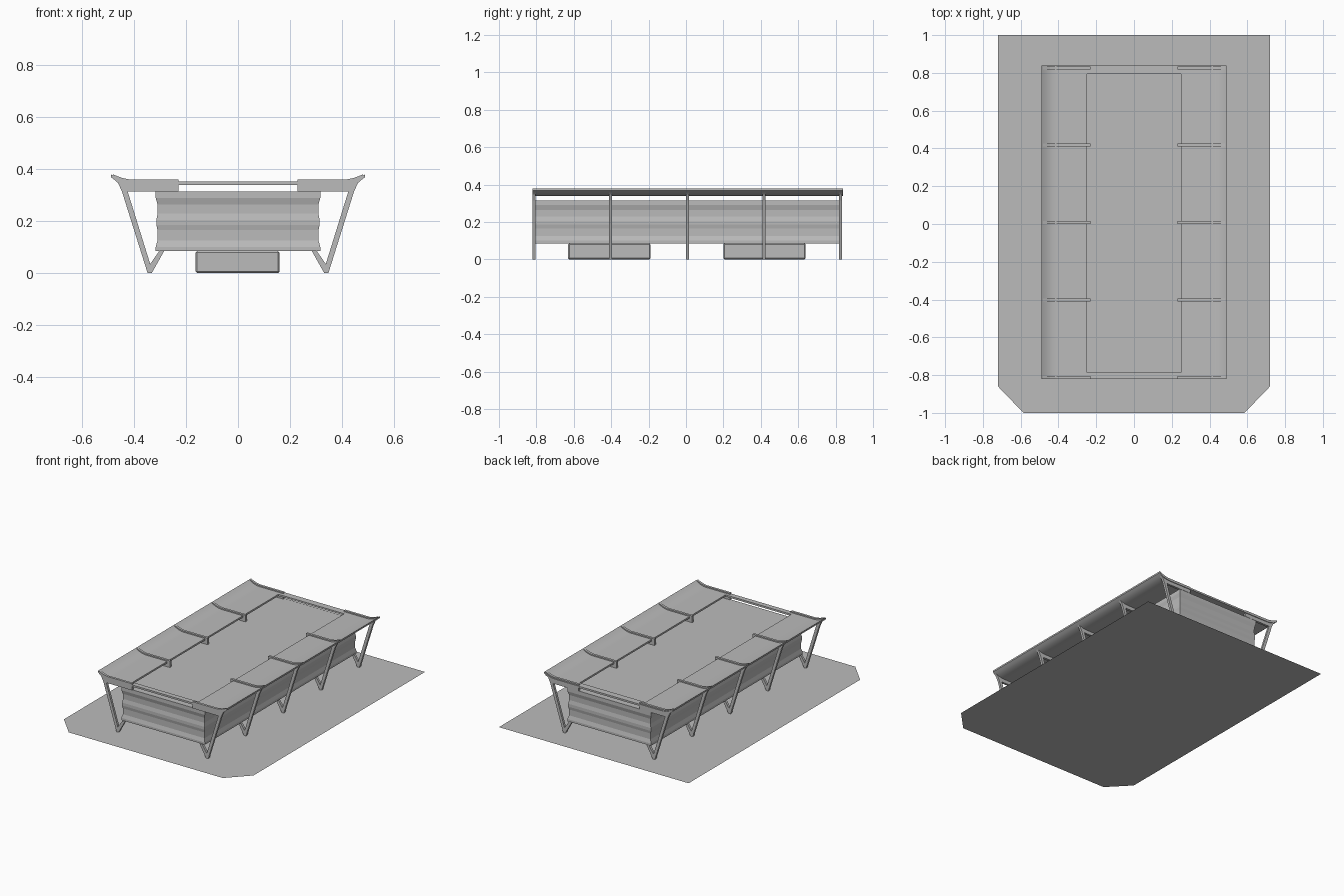
import bpy
import bmesh

cube = bpy.data.objects.get("Cube")
if cube:
    bpy.data.objects.remove(cube, do_unlink=True)

# Single plain material
grey = bpy.data.materials.new("plain grey")
grey.use_nodes = True
grey.diffuse_color = (0.5, 0.5, 0.5, 1)
grey.node_tree.nodes["Principled BSDF"].inputs["Base Color"].default_value = (0.5, 0.5, 0.5, 1)


def finish(name, bm, smooth=False):
    bmesh.ops.recalc_face_normals(bm, faces=bm.faces[:])
    mesh = bpy.data.meshes.new(name)
    bm.to_mesh(mesh)
    bm.free()
    mesh.materials.append(grey)
    obj = bpy.data.objects.new(name, mesh)
    bpy.context.collection.objects.link(obj)
    if smooth:
        bpy.ops.object.select_all(action="DESELECT")
        obj.select_set(True)
        bpy.context.view_layer.objects.active = obj
        bpy.ops.object.shade_smooth_by_angle(angle=0.6)
    return obj


def extrude_profile(name, points, y0, y1, side=1, smooth=False):
    """Solid from an x-z outline, running from y0 to y1."""
    bm = bmesh.new()
    face = bm.faces.new([bm.verts.new((side * x, y0, z)) for x, z in points])
    new = bmesh.ops.extrude_face_region(bm, geom=[face])["geom"]
    verts = [v for v in new if isinstance(v, bmesh.types.BMVert)]
    bmesh.ops.translate(bm, verts=verts, vec=(0, y1 - y0, 0))
    return finish(name, bm, smooth)


def box(name, x0, x1, y0, y1, z0, z1):
    return extrude_profile(name, [(x0, z0), (x1, z0), (x1, z1), (x0, z1)], y0, y1)


# Ground sheet with two cut front corners
bm = bmesh.new()
outline = [(-0.72, 1), (-0.72, -0.86), (-0.585, -1), (0.585, -1), (0.72, -0.86), (0.72, 1)]
bm.faces.new([bm.verts.new((x, y, 0)) for x, y in outline])
finish("ground_sheet", bm)

# Hall body: stacked rings make gently waved walls
bm = bmesh.new()
rings = []
wave = [(0.085, 0.317), (0.1, 0.317), (0.125, 0.31), (0.165, 0.31), (0.185, 0.314),
        (0.205, 0.314), (0.23, 0.309), (0.265, 0.31), (0.29, 0.317), (0.315, 0.317)]
for z, x in wave:
    y = x + 0.506
    rings.append([bm.verts.new((sx * x, sy * y + 0.01, z))
                  for sx, sy in ((-1, -1), (1, -1), (1, 1), (-1, 1))])
for low, high in zip(rings, rings[1:]):
    for i in range(4):
        j = (i + 1) % 4
        bm.faces.new((low[i], low[j], high[j], high[i]))
bm.faces.new(rings[0])
bm.faces.new(rings[-1])
finish("hall_body", bm)

# Two plinths carrying the body
for name, y0, y1 in (("front_plinth", -0.63, -0.19), ("back_plinth", 0.2, 0.64)):
    plinth = box(name, -0.163, 0.16, y0, y1, 0, 0.085)
    bevel = plinth.modifiers.new("soft_corners", "BEVEL")
    bevel.width = 0.006
    bevel.segments = 1

# Roof ring: upswept wings and straight end strips around an open centre
wing = [(0.25, 0.34), (0.41, 0.34), (0.435, 0.343), (0.455, 0.349), (0.473, 0.357), (0.489, 0.369),
        (0.489, 0.38), (0.472, 0.369), (0.452, 0.36), (0.432, 0.354), (0.41, 0.352), (0.25, 0.352)]
for side, word in ((-1, "right"), (1, "left")):
    extrude_profile(word + "_roof_wing", wing, -0.82, 0.84, side, True)
box("front_roof_strip", -0.25, 0.25, -0.82, -0.785, 0.34, 0.352)
box("back_roof_strip", -0.25, 0.25, 0.795, 0.84, 0.34, 0.352)

# Support frames: roof arm, slanted leg and short brace in one outline
frame = [(0.23, 0.36), (0.415, 0.36), (0.445, 0.366), (0.482, 0.38), (0.482, 0.366), (0.462, 0.347),
         (0.447, 0.315), (0.348, 0), (0.332, 0), (0.283, 0.087), (0.302, 0.087),
         (0.338, 0.035), (0.425, 0.315), (0.23, 0.315)]
for i in range(5):
    y = -0.813 + i * 0.41
    for side, word in ((-1, "right"), (1, "left")):
        extrude_profile(f"{word}_frame_{i + 1}", frame, y - 0.008, y + 0.008, side)
